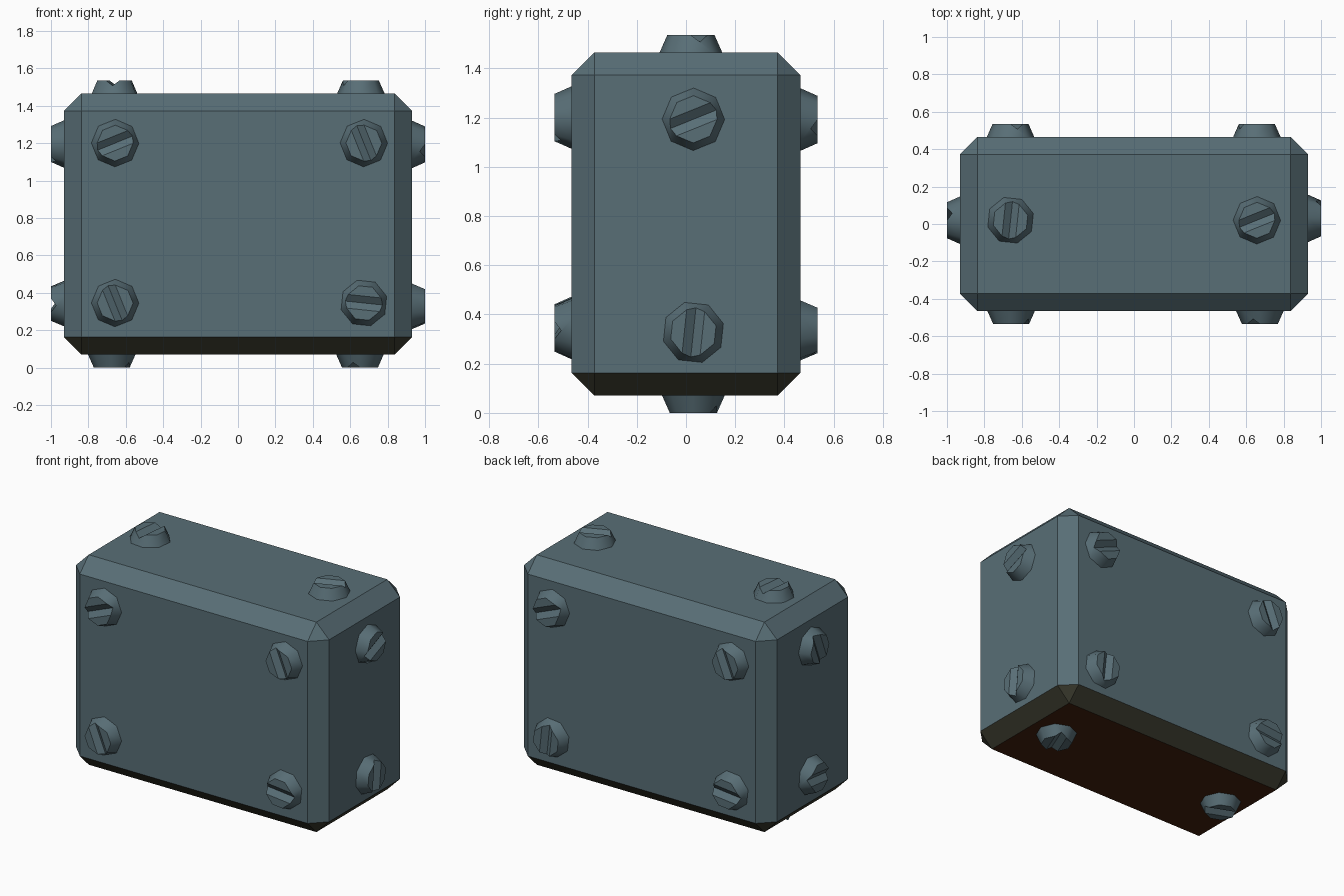
import bpy, bmesh, math
from mathutils import Vector, Matrix

if "Cube" in bpy.data.objects:
    bpy.data.objects.remove(bpy.data.objects["Cube"])


def material(name, rgb):
    m = bpy.data.materials.new(name)
    m.diffuse_color = (*rgb, 1)
    m.use_nodes = True
    m.node_tree.nodes["Principled BSDF"].inputs["Base Color"].default_value = m.diffuse_color
    return m


slate = material("slate metal", (0.098, 0.156, 0.181))
dark_edge = material("dark olive edge", (0.041, 0.041, 0.026))
rust = material("brown underside", (0.056, 0.015, 0.004))

HX, HY, Z0, Z1 = 0.93, 0.465, 0.07, 1.465   # body extents
H = 0.07                                    # screw height


def add_object(name, bm, mats):
    bmesh.ops.recalc_face_normals(bm, faces=bm.faces)
    me = bpy.data.meshes.new(name)
    bm.to_mesh(me)
    bm.free()
    for m in mats:
        me.materials.append(m)
    ob = bpy.data.objects.new(name, me)
    bpy.context.collection.objects.link(ob)
    return ob


# Body: chamfered block with a brown underside and dark lower chamfers
bm = bmesh.new()
bmesh.ops.create_cube(bm, size=1)
bmesh.ops.scale(bm, vec=(2 * HX, 2 * HY, Z1 - Z0), verts=bm.verts)
bmesh.ops.translate(bm, vec=(0, 0, (Z0 + Z1) / 2), verts=bm.verts)
bmesh.ops.bevel(bm, geom=bm.edges[:], offset=0.093, offset_type='OFFSET',
                segments=1, profile=0.5, affect='EDGES')
bm.normal_update()
for f in bm.faces:
    f.material_index = 2 if f.normal.z < -0.9 else 1 if f.normal.z < -0.3 else 0
add_object("body", bm, [slate, dark_edge, rust])


# Screw: tapered eight-sided head with a V slot along its local x axis
def screw(name, pos, u, v, slot_deg):
    bm = bmesh.new()
    r0, r1, depth = 0.127, 0.096, 0.028

    def ring(r, z):
        return [bm.verts.new((r * math.cos(a), r * math.sin(a), z))
                for a in (math.radians(22.5 + 45 * i) for i in range(8))]
    base, top = ring(r0, 0), ring(r1, H)
    ap = math.cos(math.pi / 8) * (r1 + (r0 - r1) * depth / H)
    m0 = bm.verts.new((ap, 0, H - depth))
    m1 = bm.verts.new((-ap, 0, H - depth))
    sides = []
    for i in range(8):
        j = (i + 1) % 8
        mid = {7: [m0], 3: [m1]}.get(i, [])
        sides.append(bm.faces.new([base[i], base[j], top[j]] + mid + [top[i]]))
    for f in sides:
        f.smooth = True
    bm.faces.new(top[0:4])
    bm.faces.new(top[4:8])
    bm.faces.new([top[0], top[3], m1, m0])
    bm.faces.new([top[4], top[7], m0, m1])
    for e in bm.edges:
        e.smooth = all(f.smooth for f in e.link_faces)
    u, v = Vector(u), Vector(v)
    frame = Matrix((u, v, u.cross(v))).transposed().to_4x4()
    bmesh.ops.transform(bm, verts=bm.verts, matrix=Matrix.Translation(pos) @ frame
                        @ Matrix.Rotation(math.radians(slot_deg), 4, 'Z'))
    # make sure the open shell faces outwards
    ob = add_object(name, bm, [slate])
    n = u.cross(v)
    if sum(p.normal.dot(n) * p.area for p in ob.data.polygons) < 0:
        ob.data.flip_normals()


X, Y, Z = Vector((1, 0, 0)), Vector((0, 1, 0)), Vector((0, 0, 1))
faces = {
    "front": (X, Z, [((-0.657, -HY, 1.2), 22), ((0.673, -HY, 1.2), 112),
                     ((-0.657, -HY, 0.345), 112), ((0.673, -HY, 0.345), -6)]),
    "back": (-X, Z, [((0.657, HY, 1.192), 22), ((-0.66, HY, 1.192), 112),
                     ((0.657, HY, 0.335), 84), ((-0.66, HY, 0.335), -6)]),
    "right": (Y, Z, [((HX, 0.03, 1.193), 22), ((HX, 0.03, 0.327), 84)]),
    "left": (-Y, Z, [((-HX, 0.02, 1.195), 112), ((-HX, 0.02, 0.342), -6)]),
    "top": (X, Y, [((-0.66, 0.02, Z1), 84), ((0.657, 0.02, Z1), 22)]),
    "bottom": (X, -Y, [((-0.675, 0.03, Z0), 22), ((0.652, 0.03, Z0), 112)]),
}
for side, (u, v, items) in faces.items():
    for k, (pos, ang) in enumerate(items, 1):
        screw(f"{side}_screw_{k}", pos, u, v, ang)
